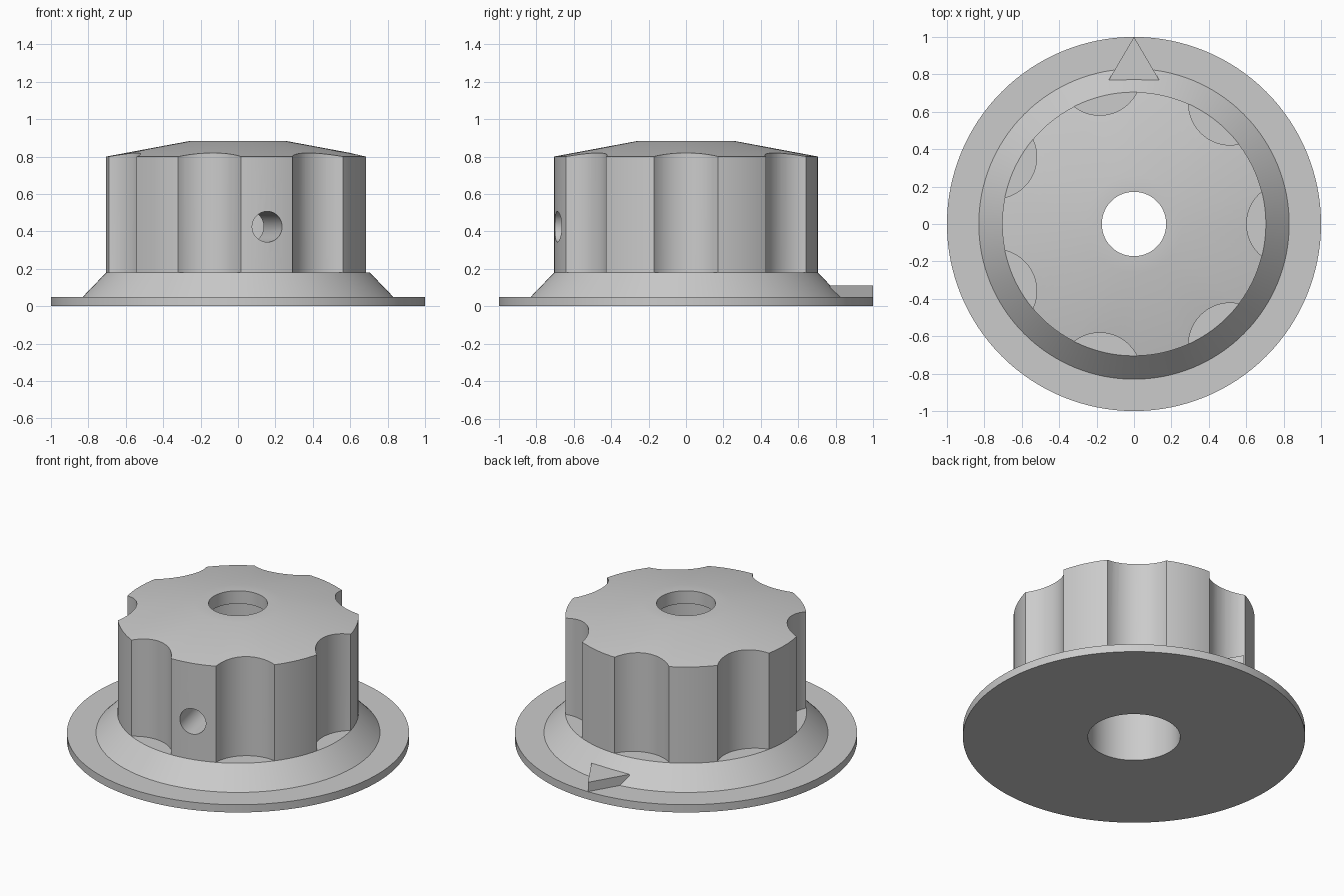
import bpy
import bmesh
from math import cos, sin, tau, radians, pi
from mathutils import Matrix, Vector

cube = bpy.data.objects.get("Cube")
if cube:
    bpy.data.objects.remove(cube, do_unlink=True)

grey = bpy.data.materials.new("grey plastic")
grey.use_nodes = True
grey.diffuse_color = (0.6, 0.6, 0.6, 1)
grey.node_tree.nodes["Principled BSDF"].inputs["Base Color"].default_value = (0.6, 0.6, 0.6, 1)


def make_object(name, bm):
    bmesh.ops.recalc_face_normals(bm, faces=bm.faces)
    mesh = bpy.data.meshes.new(name)
    bm.to_mesh(mesh)
    bm.free()
    mesh.materials.append(grey)
    obj = bpy.data.objects.new(name, mesh)
    bpy.context.collection.objects.link(obj)
    return obj


def lathe(name, profile, steps):
    """Revolve a closed (radius, height) outline about z."""
    bm = bmesh.new()
    rings = [[bm.verts.new((r * cos(tau * i / steps), r * sin(tau * i / steps), z))
              for r, z in profile] for i in range(steps)]
    n = len(profile)
    for i in range(steps):
        a, b = rings[i], rings[(i + 1) % steps]
        for j in range(n):
            k = (j + 1) % n
            bm.faces.new((a[j], b[j], b[k], a[k]))
    return make_object(name, bm)


def cylinder(bm, radius, depth, matrix):
    bmesh.ops.create_cone(bm, cap_ends=True, segments=64, radius1=radius,
                          radius2=radius, depth=depth, matrix=matrix)


def cut(obj, cutter):
    cutter.hide_render = True
    mod = obj.modifiers.new("cut", 'BOOLEAN')
    mod.operation = 'DIFFERENCE'
    mod.solver = 'EXACT'
    mod.object = cutter
    bpy.context.view_layer.objects.active = obj
    bpy.ops.object.modifier_apply(modifier=mod.name)
    bpy.data.objects.remove(cutter, do_unlink=True)


# Knob body: flange, sloped skirt, grip, shallow crown and stepped bore
FLOOR = 0.18
body = lathe("knob_body", [
    (0.27, 0), (1, 0), (1, 0.05), (0.83, 0.05), (0.705, FLOOR), (0.705, 0.8),
    (0.26, 0.883), (0.172, 0.883), (0.172, 0.8), (0.27, 0.8)], 128)

# Seven finger flutes around the grip
FLUTES = 7
bm = bmesh.new()
for i in range(FLUTES):
    a = tau * i / FLUTES
    cylinder(bm, 0.222, 1, Matrix.Translation((0.824 * cos(a), 0.824 * sin(a), FLOOR + 0.5)))
cut(body, make_object("flute_cutter", bm))

# Set screw hole between two flutes, reaching the bore
a = -1.5 * tau / FLUTES
axis = Vector((cos(a), sin(a), 0))
bm = bmesh.new()
cylinder(bm, 0.082, 0.7, Matrix.Translation(axis * 0.55 + Vector((0, 0, 0.425)))
         @ axis.to_track_quat('Z', 'Y').to_matrix().to_4x4())
cut(body, make_object("screw_hole_cutter", bm))

# Raised triangular pointer on the flange
bm = bmesh.new()
base = bm.faces.new([bm.verts.new(p) for p in
                     ((-0.135, 0.77, 0.05), (0.135, 0.77, 0.05), (0, 1, 0.05))])
top = bmesh.ops.extrude_face_region(bm, geom=[base], use_keep_orig=True)["geom"]
bmesh.ops.translate(bm, vec=(0, 0, 0.06),
                    verts=[v for v in top if isinstance(v, bmesh.types.BMVert)])
make_object("pointer", bm)

# Smooth round walls, keeping the creases crisp
bpy.ops.object.select_all(action='DESELECT')
body.select_set(True)
bpy.context.view_layer.objects.active = body
bpy.ops.object.shade_smooth_by_angle(angle=radians(25))
